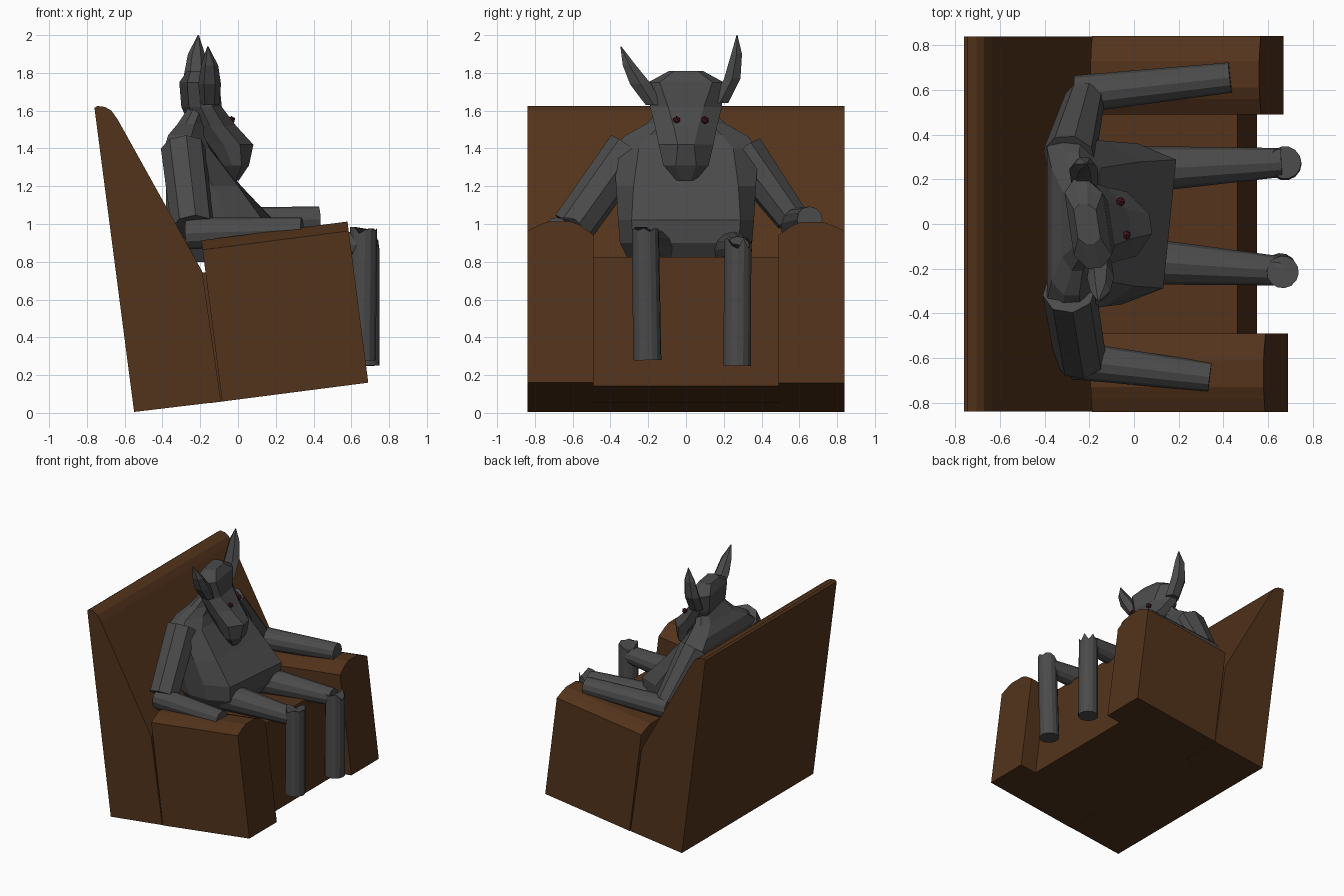
import bpy, math, random
from mathutils import Vector

if "Cube" in bpy.data.objects:
    bpy.data.objects.remove(bpy.data.objects["Cube"])

random.seed(4)


def material(name, rgb):
    m = bpy.data.materials.new(name)
    m.diffuse_color = (*rgb, 1)
    m.use_nodes = True
    m.node_tree.nodes["Principled BSDF"].inputs["Base Color"].default_value = m.diffuse_color
    return m


BROWN = material("leather", (0.085, 0.033, 0.011))
DARK = material("charcoal", (0.07, 0.07, 0.07))
RED = material("eye_red", (0.06, 0.008, 0.012))


def loft(name, rings, mat):
    """Skin a list of equal-length point rings and cap both ends."""
    n = len(rings[0])
    verts = [p for r in rings for p in r]
    faces = [list(range(n))[::-1], list(range(len(verts) - n, len(verts)))]
    for k in range(len(rings) - 1):
        for i in range(n):
            j = (i + 1) % n
            faces.append([k * n + i, k * n + j, (k + 1) * n + j, (k + 1) * n + i])
    me = bpy.data.meshes.new(name)
    me.from_pydata(verts, [], faces)
    ob = bpy.data.objects.new(name, me)
    bpy.context.collection.objects.link(ob)
    me.materials.append(mat)
    # consistent outward normals
    import bmesh
    bm = bmesh.new()
    bm.from_mesh(me)
    bmesh.ops.recalc_face_normals(bm, faces=bm.faces)
    bm.to_mesh(me)
    bm.free()
    return ob


def prism(name, profile, y0, y1, mat):
    return loft(name, [[(x, y, z) for x, z in profile] for y in (y0, y1)], mat)


def tube(name, a, b, r1, r2, sides=12, ragged=0.0, mat=DARK):
    """Faceted limb from a to b; a ragged value tears the rim at b."""
    a, b = Vector(a), Vector(b)
    q = (b - a).to_track_quat('Z', 'Y')
    rings = []
    for c, r, rag in ((a, r1, 0), (b, r2, ragged)):
        rings.append([c + q @ Vector((r * math.cos(t), r * math.sin(t),
                                      rag * random.uniform(-1, 1)))
                      for t in (math.tau * i / sides for i in range(sides))])
    return loft(name, rings, mat)


def section(z, xb, xf, w, back, front, yaw=0.0):
    """Eight-sided horizontal section, symmetric in y."""
    d = xf - xb
    half = [(xb, back * w), (xb + .3 * d, w), (xb + .65 * d, w), (xf, front * w)]
    pts = half + [(x, -y) for x, y in half[::-1]]
    return [(x - yaw * y, y, z) for x, y in pts]


# --- armchair: everything leans back by the same angle ---
TILT = math.atan2(0.16, 1.24)


def lean(u, h):
    c, s = math.cos(TILT), math.sin(TILT)
    return (-0.55 + u * c - h * s, u * s + h * c)


prism("chair_back", [(-.55, .005), (-.76, 1.615), (-.745, 1.625), (-.705, 1.62), (-.67, 1.6),
                     (-.635, 1.55), (-.19, .75), (-.09, .06)], -.838, .838, BROWN)
prism("seat", [lean(.4, 0), lean(1.11, 0), lean(1.11, .69), lean(.4, .69)], -.5, .5, BROWN)

for side, reach in ((-1, 1.25), (1, 1.23)):
    # (y, height) section with a soft crowned top
    sec = [(.49, 0), (.49, .79), (.56, .84), (.61, .86), (.73, .86), (.78, .84), (.84, .81), (.84, 0)]
    rings = []
    for u in (.47, reach):
        rings.append([(lean(u, h)[0], side * y, lean(u, h)[1]) for y, h in sec])
    loft("armrest", rings, BROWN)

# --- torso in a coat ---
loft("torso", [section(.80, -.20, .08, .30, .9, .7, -.08),
               section(.90, -.28, .15, .35, .9, .8, -.10),
               section(1.02, -.35, .16, .36, .9, .8, -.10),
               section(1.20, -.37, .01, .37, .95, .75, -.03),
               section(1.40, -.39, -.15, .385, .9, .65),
               section(1.47, -.37, -.18, .32, .8, .6),
               section(1.53, -.32, -.18, .21, .7, .6),
               section(1.62, -.26, -.16, .13, .7, .7)], DARK)

# --- head with a long muzzle, turned slightly ---
YAW = 0.15
loft("head", [section(1.23, -.05, .0, .05, .6, .5, YAW),
              section(1.31, -.09, .05, .12, .7, .45, YAW),
              section(1.42, -.17, .075, .145, .7, .3, YAW),
              section(1.52, -.24, -.02, .165, .7, .4, YAW),
              section(1.62, -.28, -.10, .19, .7, .5, YAW),
              section(1.75, -.29, -.12, .20, .7, .7, YAW),
              section(1.81, -.26, -.16, .09, .7, .7, YAW)], DARK)

# --- pointed ears: (x, y, z, half depth, half width) ---
EARS = {
    "right_ear": [(-.15, -.17, 1.63, .05, .05), (-.15, -.24, 1.74, .06, .065),
                  (-.15, -.30, 1.84, .045, .04), (-.16, -.345, 1.94, .003, .003)],
    "left_ear": [(-.22, .18, 1.64, .06, .05), (-.225, .245, 1.77, .065, .05),
                 (-.22, .268, 1.90, .045, .033), (-.21, .27, 2.0, .003, .003)],
}
for name, path in EARS.items():
    loft(name, [[(x + rx * math.cos(t), y + ry * math.sin(t), z)
                 for t in (math.tau * i / 6 for i in range(6))]
                for x, y, z, rx, ry in path], DARK)

# --- eyes ---
for y, x in ((-.05, -.035), (.10, -.06)):
    bpy.ops.mesh.primitive_ico_sphere_add(subdivisions=1, radius=.022, location=(x, y, 1.55))
    eye = bpy.context.object
    eye.name = "eye"
    eye.data.materials.append(RED)

# --- arms resting on the chair ---
tube("right_sleeve", (-.29, -.30, 1.40), (-.24, -.60, .98), .12, .115, 8)
tube("right_forearm", (-.27, -.61, .95), (.34, -.685, .97), .085, .065)
tube("left_sleeve", (-.29, .30, 1.38), (-.22, .56, 1.03), .12, .09, 8)
tube("left_forearm", (-.26, .58, 1.0), (.43, .655, 1.025), .085, .068)

# --- legs over the seat edge ---
tube("right_thigh", (-.05, -.16, .87), (.66, -.21, .89), .11, .065)
tube("left_thigh", (-.05, .24, .86), (.66, .275, .87), .11, .065)
tube("right_shin", (.655, -.205, .28), (.665, -.215, .96), .075, .072, 14, .03)
tube("left_shin", (.675, .27, .25), (.675, .275, .90), .075, .073, 14, .03)
